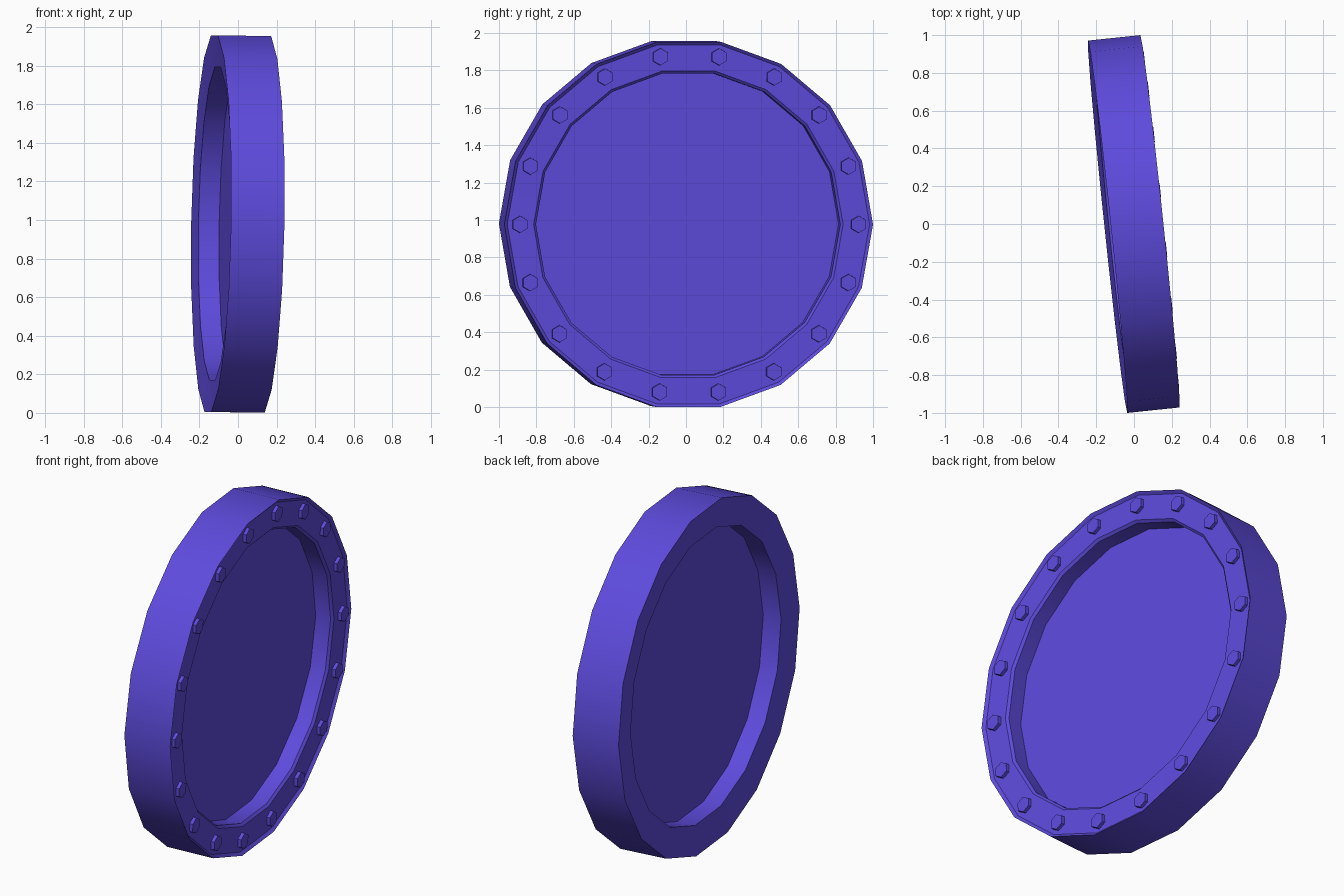
import bpy, bmesh, math
from mathutils import Matrix

if "Cube" in bpy.data.objects:
    bpy.data.objects.remove(bpy.data.objects["Cube"])

SIDES = 18
TILT = Matrix.Translation((0, 0, 0.979)) @ Matrix.Rotation(math.radians(6), 4, 'Z') @ Matrix.Rotation(math.radians(1), 4, 'Y')

mat = bpy.data.materials.new("violet")
mat.diffuse_color = (0.11, 0.07, 0.72, 1)
mat.use_nodes = True
mat.node_tree.nodes["Principled BSDF"].inputs["Base Color"].default_value = mat.diffuse_color


def finish(name, bm, smooth):
    bmesh.ops.recalc_face_normals(bm, faces=bm.faces)
    mesh = bpy.data.meshes.new(name)
    bm.to_mesh(mesh)
    bm.free()
    mesh.materials.append(mat)
    ob = bpy.data.objects.new(name, mesh)
    bpy.context.collection.objects.link(ob)
    ob.matrix_world = TILT
    if smooth:
        bpy.ops.object.select_all(action='DESELECT')
        ob.select_set(True)
        bpy.context.view_layer.objects.active = ob
        bpy.ops.object.shade_smooth_by_angle(angle=math.radians(30))
    return ob


def ring_of(bm, r, x, n=SIDES, centre=(0, 0), start=0.0):
    return [bm.verts.new((x, centre[0] + r * math.cos(start + math.tau * i / n),
                          centre[1] + r * math.sin(start + math.tau * i / n))) for i in range(n)]


def bridge(bm, a, b):
    n = len(a)
    for i in range(n):
        bm.faces.new((a[i], a[(i + 1) % n], b[(i + 1) % n], b[i]))


# rim: closed profile (radius, axis position) swept around the x axis,
# with a dished back face and a small lip round the front face
profile = [(0.991, -0.140), (0.991, 0.138), (0.974, 0.123), (0.832, 0.121),
           (0.818, 0.108), (0.818, 0.0), (0.824, -0.01), (0.824, -0.120)]
bm = bmesh.new()
loops = [ring_of(bm, r, x) for r, x in profile]
for i, loop in enumerate(loops):
    bridge(bm, loop, loops[(i + 1) % len(loops)])
finish("rim", bm, True)

# recessed centre panel
bm = bmesh.new()
back, front = ring_of(bm, 0.83, -0.012), ring_of(bm, 0.83, 0.018)
bridge(bm, back, front)
bm.faces.new(back)
bm.faces.new(front)
finish("centre_panel", bm, False)

# hexagonal bolts, one at each corner of the rim
for k in range(SIDES):
    a = math.tau * k / SIDES
    c = (0.005 + 0.91 * math.cos(a), 0.91 * math.sin(a))
    bm = bmesh.new()
    base = ring_of(bm, 0.047, 0.112, 6, c, math.pi / 2)
    top = ring_of(bm, 0.045, 0.141, 6, c, math.pi / 2)
    bridge(bm, base, top)
    bm.faces.new(base)
    bm.faces.new(top)
    finish(f"bolt_{k + 1}", bm, False)
